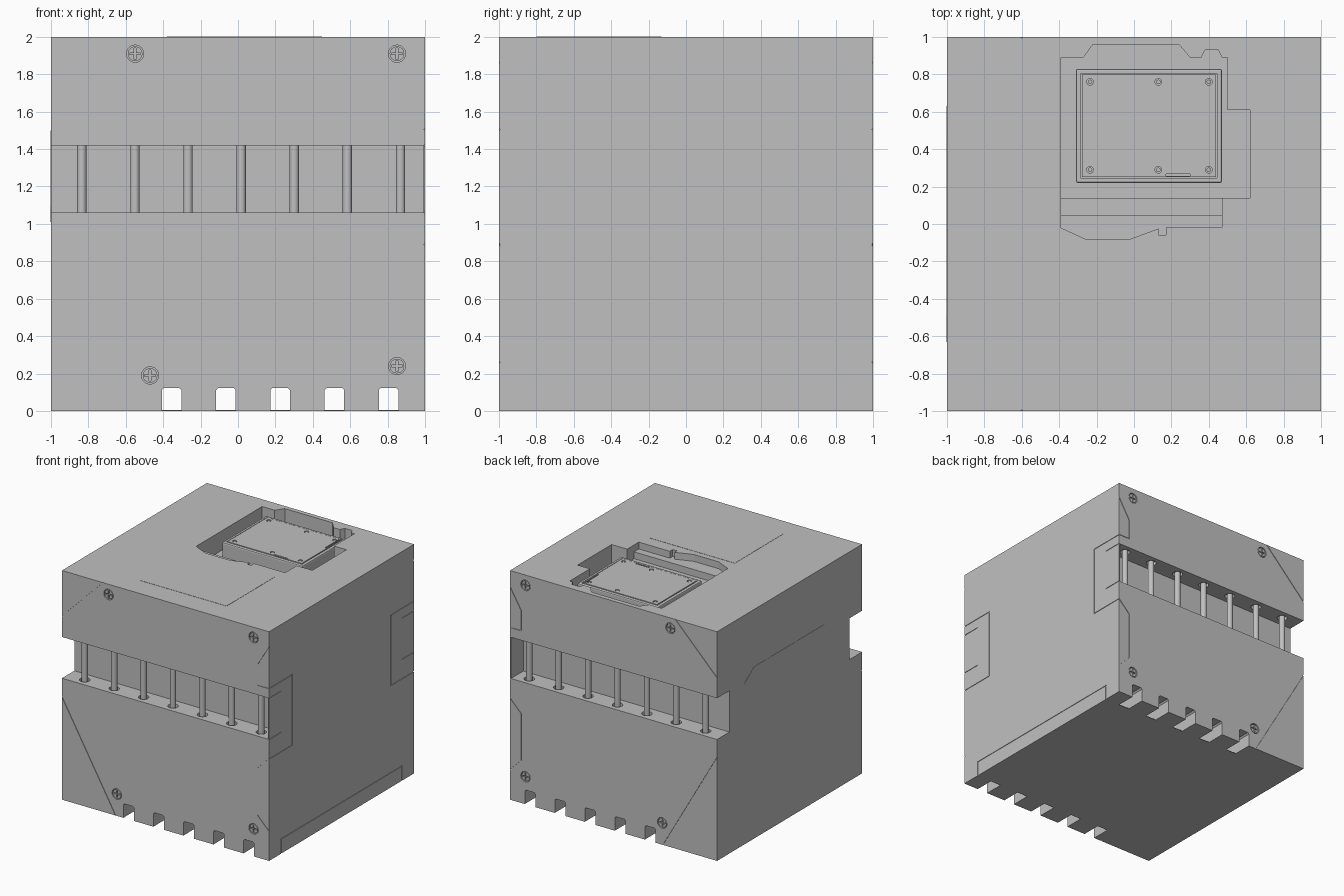
import bpy, bmesh
from math import cos, sin, pi
from mathutils import Vector

if "Cube" in bpy.data.objects:
    bpy.data.objects.remove(bpy.data.objects["Cube"], do_unlink=True)

grey = bpy.data.materials.new("plain_grey")
grey.use_nodes = True
grey.diffuse_color = (0.53, 0.53, 0.53, 1)
grey.node_tree.nodes["Principled BSDF"].inputs["Base Color"].default_value = (0.53, 0.53, 0.53, 1)

# Each face maps a flat point and a depth below the surface to space
FACES = {
    "front": lambda u, v, d: (u, -1 + d, v),
    "back": lambda u, v, d: (u, 1 - d, v),
    "left": lambda u, v, d: (1 - d, u, v),
    "right": lambda u, v, d: (-1 + d, u, v),
    "top": lambda u, v, d: (u, v, 2 - d),
}


def prism(name, face, pts, d0, d1):
    """Extrude a flat outline on a face between two depths."""
    bm = bmesh.new()
    to3d = FACES[face]
    a, b = [[bm.verts.new(to3d(u, v, d)) for u, v in pts] for d in (d0, d1)]
    bm.faces.new(a)
    bm.faces.new(b)
    n = len(pts)
    for i in range(n):
        j = (i + 1) % n
        bm.faces.new((a[i], a[j], b[j], b[i]))
    bmesh.ops.recalc_face_normals(bm, faces=bm.faces)
    mesh = bpy.data.meshes.new(name)
    bm.to_mesh(mesh)
    bm.free()
    mesh.materials.append(grey)
    obj = bpy.data.objects.new(name, mesh)
    bpy.context.collection.objects.link(obj)
    return obj


def rect(u0, v0, u1, v1):
    return [(u0, v0), (u1, v0), (u1, v1), (u0, v1)]


def ring(u, v, r, n=24):
    return [(u + r * cos(2 * pi * i / n), v + r * sin(2 * pi * i / n)) for i in range(n)]


def cross(u, v, r, w):
    arm = [(r, -w), (r, w), (w, w)]
    pts = []
    for _ in range(4):
        pts += [(u + x, v + y) for x, y in arm]
        arm = [(-y, x) for x, y in arm]
    return pts


def cut(target, face, pts, d0, d1):
    cutter = prism("cutter", face, pts, d0, d1)
    cutter.hide_render = True
    mod = target.modifiers.new("cut", "BOOLEAN")
    mod.operation, mod.solver, mod.object = "DIFFERENCE", "EXACT", cutter
    bpy.context.view_layer.objects.active = target
    bpy.ops.object.modifier_apply(modifier=mod.name)
    bpy.data.objects.remove(cutter, do_unlink=True)


def seam(target, face, path, width=0.006, depth=0.005):
    """Cut a thin groove along a path of points."""
    for p, q in zip(path, path[1:]):
        a, b = Vector(p), Vector(q)
        along = (b - a).normalized() * width / 2
        side = Vector((-along.y, along.x))
        a, b = a - along, b + along
        cut(target, face, [a - side, b - side, b + side, a + side], -0.01, depth)


def smooth(obj):
    bpy.ops.object.select_all(action="DESELECT")
    obj.select_set(True)
    bpy.context.view_layer.objects.active = obj
    bpy.ops.object.shade_smooth_by_angle(angle=0.6)


body = prism("body", "top", rect(-1, -1, 1, 1), 0, 2)
ROD_X = [-0.835 + 0.284 * i for i in range(7)]
SLOT_X = [-0.355 + 0.29 * i for i in range(5)]
SCREWS = [(-0.55, 1.91), (0.85, 1.91), (0.85, 0.24), (-0.47, 0.19)]

# Bottom slots: open at both ends, closed by a thin floor in the middle
for x in SLOT_X:
    slot = [(x - 0.052, 0.004), (x + 0.052, 0.004), (x + 0.052, 0.112),
            (x + 0.04, 0.124), (x - 0.04, 0.124), (x - 0.052, 0.112)]
    cut(body, "front", slot, -0.01, 2.01)
    for face in ("front", "back"):
        cut(body, face, rect(x - 0.052, -0.01, x + 0.052, 0.06), -0.01, 0.17)

for face, sign in (("front", -1), ("back", 1)):
    # Long groove, closed by a thin wall at one end
    cut(body, face, rect(-1.01, 1.06, 0.99, 1.42), -0.01, 0.17)
    # Rods standing in round sockets
    for x in ROD_X:
        cut(body, "top", ring(x, sign * 0.92, 0.042), 0.55, 0.97)
        smooth(prism(face + "_rod", "top", ring(x, sign * 0.92, 0.025), 0.54, 0.98))
    # Panel seams
    seam(body, face, [(-1.01, 1.59), (-0.59, 2.01)])
    seam(body, face, [(-1.01, 0.917), (-0.474, -0.01)])
    seam(body, face, [(1.01, 1.88), (0.89, 1.68), (0.89, 1.505), (1.01, 1.505)])
    seam(body, face, [(1.01, 0.9), (0.89, 0.78), (0.89, 0.37), (1.01, 0.25)])
    # Cross-head screws
    for u, v in SCREWS:
        cut(body, face, ring(u, v, 0.046), -0.01, 0.02)
        head = prism(face + "_screw", face, ring(u, v, 0.039), 0.003, 0.025)
        cut(head, face, cross(u, v, 0.03, 0.005), -0.01, 0.014)
    # Corner seams on the left side
    seam(body, "left", [(sign * 1.01, 1.505), (sign * 0.68, 1.505),
                        (sign * 0.68, 0.89), (sign * 1.01, 0.89)])
    for z in (1.06, 1.42):
        seam(body, "left", [(sign * 1.01, z), (sign * 0.835, z)])

# Lower cover seam on the left side
seam(body, "left", [(-0.83, -0.01), (-0.83, 0.13), (0.83, 0.13), (0.83, -0.01)], 0.008)

# Stepped top recess
deep = [(-0.39, 0.14), (0.62, 0.14), (0.62, 0.61), (0.5, 0.61), (0.5, 0.89),
        (0.47, 0.89), (0.45, 0.93), (0.38, 0.93), (0.36, 0.89), (0.3, 0.89),
        (0.24, 0.96), (-0.22, 0.96), (-0.27, 0.89), (-0.39, 0.89)]
cut(body, "top", deep, -0.01, 0.17)
cut(body, "top", rect(-0.39, 0.045, 0.47, 0.15), -0.01, 0.12)
shelf = [(-0.39, 0.05), (-0.39, -0.02), (-0.26, -0.08), (-0.02, -0.08), (0.13, -0.025),
         (0.13, -0.06), (0.17, -0.06), (0.17, -0.02), (0.47, -0.02), (0.47, 0.05)]
cut(body, "top", shelf, -0.01, 0.06)

# Covered box standing in the recess
box = prism("recess_box", "top", rect(-0.31, 0.22, 0.47, 0.83), 0.035, 0.18)
bevel = box.modifiers.new("soft_edges", "BEVEL")
bevel.width, bevel.segments = 0.01, 2
bpy.context.view_layer.objects.active = box
bpy.ops.object.modifier_apply(modifier=bevel.name)
cut(box, "top", rect(-0.285, 0.245, 0.445, 0.805), 0, 0.05)
lid = prism("box_lid", "top", rect(-0.278, 0.252, 0.438, 0.798), 0.032, 0.06)
cut(lid, "top", rect(0.17, 0.256, 0.3, 0.268), 0, 0.05)
cut(lid, "top", rect(0.42, 0.6, 0.43, 0.79), 0, 0.04)
for x in (-0.235, 0.13, 0.4):
    for y in (0.29, 0.76):
        cut(lid, "top", ring(x, y, 0.018, 16), 0, 0.045)
        prism("lid_screw", "top", ring(x, y, 0.012, 12), 0.035, 0.05)

# Flush cover plates on the top and right side
prism("top_plate", "top", rect(-0.38, -0.8, 0.45, -0.13), -0.002, 0.004)
plate = [(0.63, 1.4), (0.49, 1.5), (-0.49, 1.5), (-0.63, 1.4),
         (-0.63, 1.09), (-0.49, 1.01), (0.55, 1.01), (0.63, 1.05)]
prism("side_plate", "right", plate, -0.002, 0.004)
